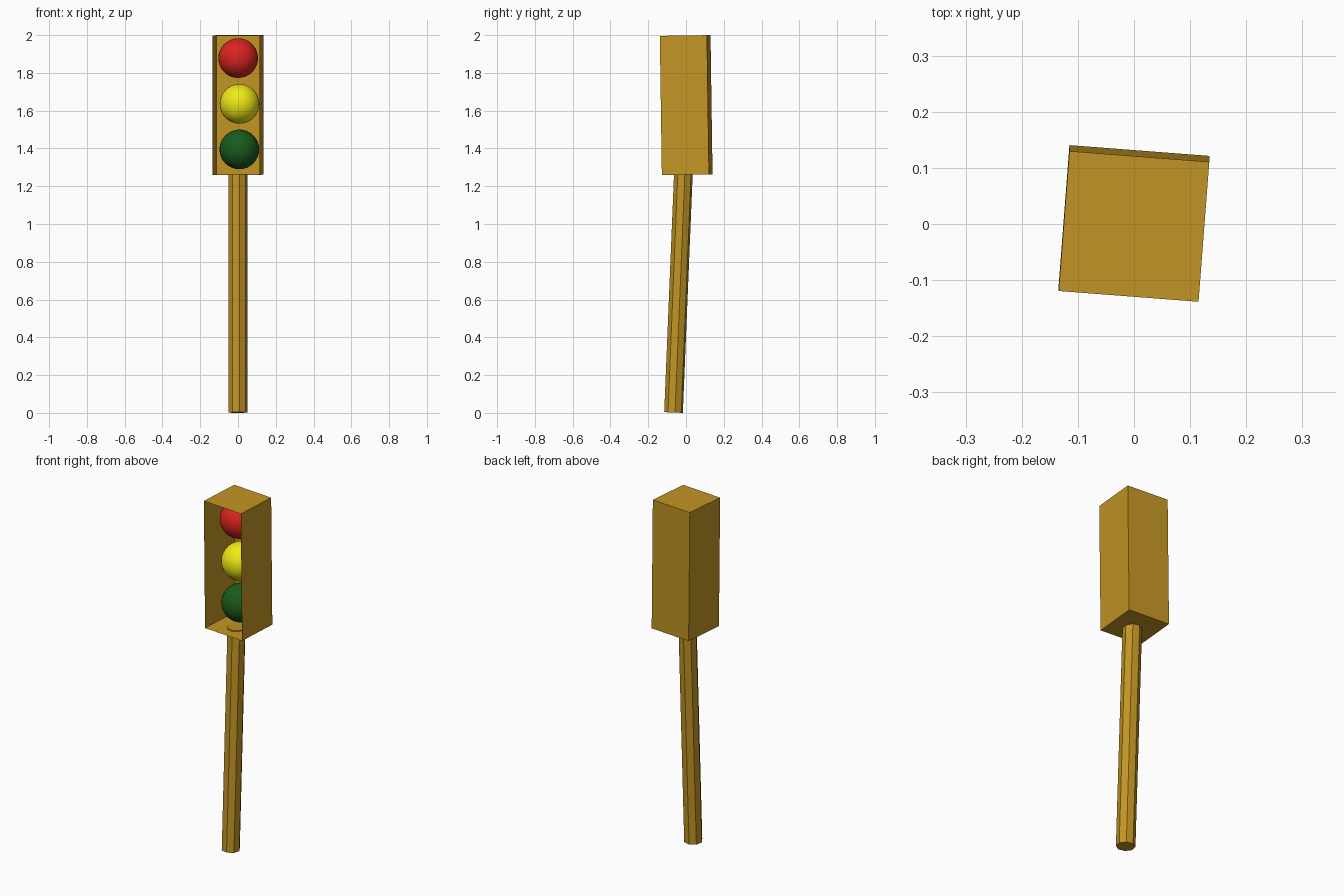
import bpy, bmesh, math
from mathutils import Vector, Matrix

if "Cube" in bpy.data.objects:
    bpy.data.objects.remove(bpy.data.objects["Cube"])


def material(name, rgb):
    m = bpy.data.materials.new(name)
    m.diffuse_color = (*rgb, 1)
    m.use_nodes = True
    m.node_tree.nodes["Principled BSDF"].inputs["Base Color"].default_value = m.diffuse_color
    return m


def add_object(name, bm, mat, matrix):
    mesh = bpy.data.meshes.new(name)
    bm.to_mesh(mesh)
    bm.free()
    mesh.materials.append(mat)
    ob = bpy.data.objects.new(name, mesh)
    ob.matrix_world = matrix
    bpy.context.collection.objects.link(ob)
    return ob


gold = material("gold_paint", (0.54, 0.30, 0.018))

# Housing: thin-walled box, open at the front, slightly turned and leaning
bm = bmesh.new()
bmesh.ops.create_cube(bm, size=1)
bmesh.ops.scale(bm, vec=(0.25, 0.25, 0.737), verts=bm.verts)
bm.normal_update()
front = [f for f in bm.faces if f.normal.y < -0.9]
bmesh.ops.delete(bm, geom=front, context='FACES_ONLY')
pose = (Matrix.Translation((0, 0.001, 1.6295))
        @ Matrix.Rotation(0.0145, 4, 'X')
        @ Matrix.Rotation(math.radians(-4.4), 4, 'Z'))
add_object("housing", bm, gold, pose)

# Pole: leaning eight-sided post
bottom, top = Vector((0, -0.066, 0.002)), Vector((0, -0.014, 1.264))
axis = top - bottom
bm = bmesh.new()
bmesh.ops.create_cone(bm, cap_ends=True, segments=8, radius1=0.05,
                      radius2=0.05, depth=axis.length)
lean = math.atan2(-axis.y, axis.z)
pose = (Matrix.Translation((bottom + top) / 2)
        @ Matrix.Rotation(lean, 4, 'X')
        @ Matrix.Rotation(math.radians(9), 4, 'Z'))
add_object("pole", bm, gold, pose)

# Lamps: three smooth balls stacked inside the housing
lamps = [("red_lamp", (0.69, 0.018, 0.014), (0.001, 0.015, 1.878)),
         ("yellow_lamp", (0.86, 0.82, 0.008), (0.008, 0.018, 1.636)),
         ("green_lamp", (0.010, 0.105, 0.012), (0.007, 0.02, 1.395))]
for name, rgb, pos in lamps:
    bm = bmesh.new()
    bmesh.ops.create_uvsphere(bm, u_segments=32, v_segments=16, radius=0.105)
    for f in bm.faces:
        f.smooth = True
    add_object(name, bm, material(name + "_paint", rgb), Matrix.Translation(pos))
